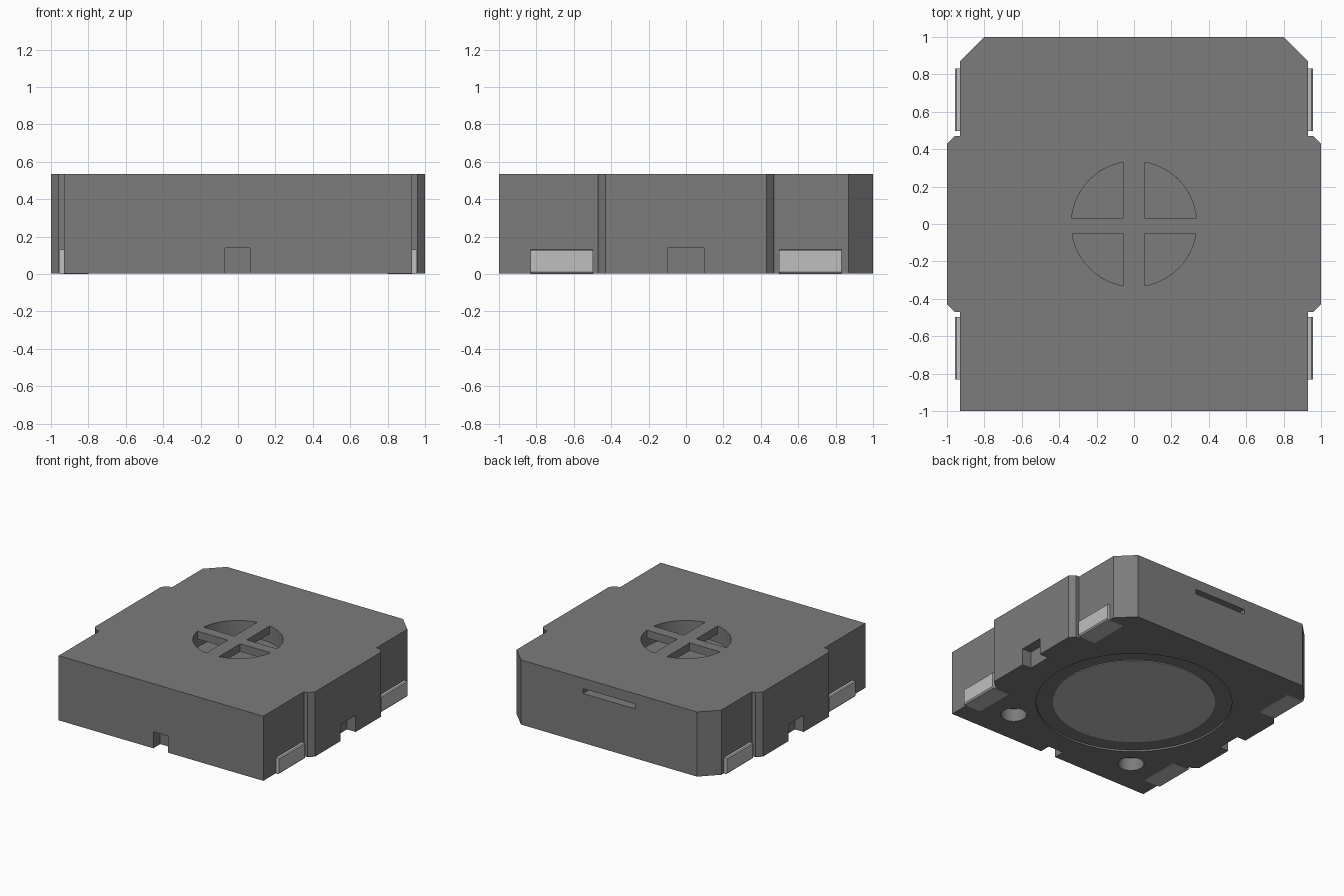
import bpy, bmesh, math
from mathutils import Vector

if "Cube" in bpy.data.objects:
    bpy.data.objects.remove(bpy.data.objects["Cube"], do_unlink=True)


def material(name, grey):
    m = bpy.data.materials.new(name)
    m.use_nodes = True
    m.diffuse_color = (grey, grey, grey, 1)
    m.node_tree.nodes["Principled BSDF"].inputs["Base Color"].default_value = (grey, grey, grey, 1)
    return m


PLASTIC = material("dark grey plastic", 0.2)
METAL = material("light grey metal", 0.52)


def prism(name, profile, low, high, mat, axis="z"):
    """Extrude a 2D profile along z, or an xz profile along y."""
    bm = bmesh.new()
    place = (lambda a, b: (a, b, low)) if axis == "z" else (lambda a, b: (a, low, b))
    move = (0, 0, high - low) if axis == "z" else (0, high - low, 0)
    face = bm.faces.new([bm.verts.new(place(a, b)) for a, b in profile])
    new = bmesh.ops.extrude_face_region(bm, geom=[face])["geom"]
    bmesh.ops.translate(bm, vec=Vector(move), verts=[v for v in new if isinstance(v, bmesh.types.BMVert)])
    bmesh.ops.recalc_face_normals(bm, faces=bm.faces)
    mesh = bpy.data.meshes.new(name)
    bm.to_mesh(mesh)
    bm.free()
    mesh.materials.append(mat)
    obj = bpy.data.objects.new(name, mesh)
    bpy.context.collection.objects.link(obj)
    return obj


def circle(r, x=0, y=0, n=64):
    return [(x + r * math.cos(math.tau * i / n), y + r * math.sin(math.tau * i / n)) for i in range(n)]


def rect(x0, x1, y0, y1):
    return [(x0, y0), (x1, y0), (x1, y1), (x0, y1)]


def activate(obj):
    bpy.ops.object.select_all(action="DESELECT")
    obj.select_set(True)
    bpy.context.view_layer.objects.active = obj


def cut(obj, profile, low, high):
    cutter = prism("cutter", profile, low, high, PLASTIC)
    cutter.hide_render = True
    mod = obj.modifiers.new("cut", "BOOLEAN")
    mod.operation, mod.solver, mod.object = "DIFFERENCE", "EXACT", cutter
    activate(obj)
    bpy.ops.object.modifier_apply(modifier=mod.name)
    bpy.data.objects.remove(cutter, do_unlink=True)


# Housing outline: side tabs and two chamfered back corners
half = [(0.93, -1), (0.93, -0.47), (0.96, -0.47), (1, -0.43), (1, 0.43),
        (0.96, 0.47), (0.93, 0.47), (0.93, 0.87), (0.8, 1)]
outline = half + [(-x, y) for x, y in reversed(half)]
SEAM, TOP, FLOOR = 0.47, 0.535, 0.004
base = prism("housing_base", outline, FLOOR, SEAM, PLASTIC)
cover = prism("housing_cover", outline, SEAM, TOP, PLASTIC)

# Sound chamber under the cover and slot in the back wall
R = 0.335
cut(base, circle(R), 0.4, 0.6)
cut(base, rect(-0.235, 0.235, 0.88, 1.1), 0.41, 0.45)

# Notches along the lower edges
cut(base, rect(-0.07, 0.065, -1.1, -0.91), -0.1, 0.14)
for s in (-1, 1):
    cut(base, rect(min(s * 0.92, s * 1.1), max(s * 0.92, s * 1.1), -0.1, 0.1), -0.1, 0.14)
    # Locating holes near the front
    cut(base, circle(0.097, s * 0.57, -0.715, 32), -0.1, 0.11)

# Round recess underneath with the metal disc
cut(base, circle(0.73, n=96), -0.1, 0.018)
prism("bottom_disc", circle(0.605, n=96), 0.013, 0.02, METAL)

# Four quadrant vents through the cover
for sx in (-1, 1):
    for sy, bar in ((1, 0.033), (-1, 0.053)):
        start, end = math.asin(bar / R), math.acos(0.057 / R)
        arc = [start + (end - start) * i / 16 for i in range(17)]
        vent = [(0.057, bar)] + [(R * math.cos(a), R * math.sin(a)) for a in arc]
        cut(cover, [(sx * x, sy * y) for x, y in vent], 0.4, 0.6)

# Folded solder terminals, two on each side
fold = [(0.8, 0), (0.948, 0), (0.957, 0.01), (0.957, 0.125), (0.95, 0.132),
        (0.925, 0.132), (0.925, 0.02), (0.8, 0.02)]
for side, s in (("left", 1), ("right", -1)):
    for end, y in (("front", -0.665), ("back", 0.665)):
        prism(f"{side}_{end}_terminal", [(s * a, b) for a, b in fold], y - 0.167, y + 0.167, METAL, "y")

for obj in (base, cover, bpy.data.objects["bottom_disc"]):
    activate(obj)
    bpy.ops.object.shade_smooth_by_angle(angle=math.radians(30))
